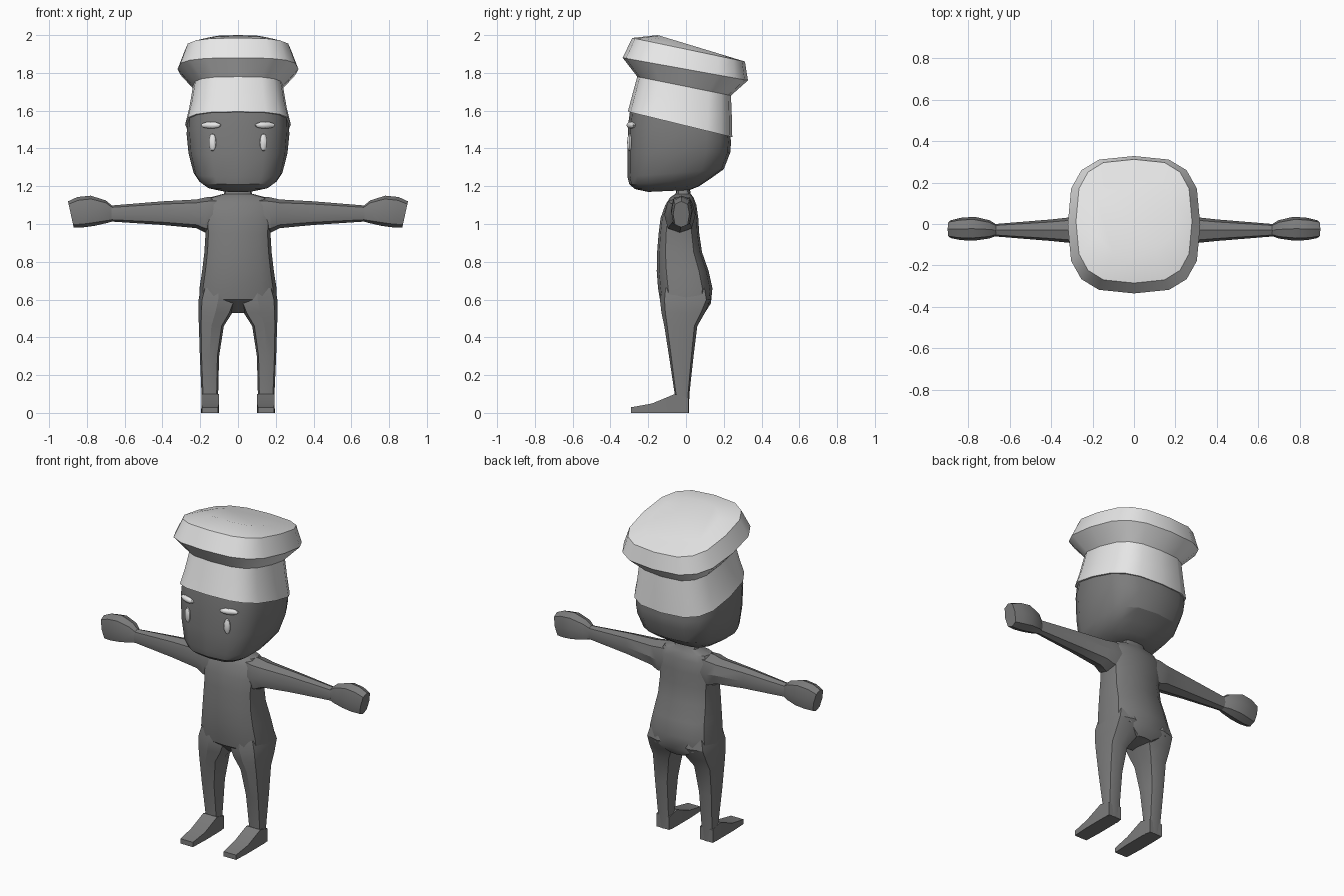
import bpy, bmesh, math
from mathutils import Vector


def material(name, value):
    m = bpy.data.materials.new(name)
    m.diffuse_color = (value, value, value, 1)
    return m


GREY = material("dark grey", 0.2)
WHITE = material("off white", 0.8)


def finish(name, bm, mat, mirror=False):
    bmesh.ops.recalc_face_normals(bm, faces=bm.faces[:])
    me = bpy.data.meshes.new(name)
    bm.to_mesh(me)
    bm.free()
    me.materials.append(mat)
    ob = bpy.data.objects.new(name, me)
    bpy.context.collection.objects.link(ob)
    bpy.ops.object.select_all(action='DESELECT')
    ob.select_set(True)
    bpy.context.view_layer.objects.active = ob
    bpy.ops.object.shade_smooth_by_angle(angle=math.radians(30))
    if mirror:
        ob.modifiers.new("mirror", 'MIRROR').use_mirror_merge = False
    return ob


def loft(name, axis, rings, mat, sides=8, power=3.0, phase=0.0, mirror=False):
    """Skin rounded-rectangle rings (pos0, pos1, a0, a1, b0, b1); pos runs from b0 to b1."""
    bm = bmesh.new()
    loops = []
    for p0, p1, a0, a1, b0, b1 in rings:
        loop = []
        for i in range(sides):
            t = phase + 2 * math.pi * i / sides
            c, s = math.cos(t), math.sin(t)
            u = math.copysign(abs(c) ** (2 / power), c) * 0.5 + 0.5
            v = math.copysign(abs(s) ** (2 / power), s) * 0.5 + 0.5
            a, b, p = a0 + (a1 - a0) * u, b0 + (b1 - b0) * v, p0 + (p1 - p0) * v
            co = {'x': (p, a, b), 'y': (a, p, b), 'z': (a, b, p)}[axis]
            loop.append(bm.verts.new(co))
        loops.append(loop)
    for lo, hi in zip(loops, loops[1:]):
        for i in range(sides):
            j = (i + 1) % sides
            bm.faces.new((lo[i], lo[j], hi[j], hi[i]))
    bm.faces.new(loops[0])
    bm.faces.new(loops[-1])
    return finish(name, bm, mat, mirror)


def upright(rows):
    """Rows of (front z, back z, half width, front y, back y) as ring tuples."""
    return [(zf, zb, -w, w, y0, y1) for zf, zb, w, y0, y1 in rows]


# Head, with a jaw that slopes back to the neck
loft("head", 'z', upright([
    (1.17, 1.18, 0.08, -0.20, 0.02),
    (1.185, 1.20, 0.16, -0.27, 0.07),
    (1.21, 1.24, 0.205, -0.30, 0.13),
    (1.25, 1.29, 0.235, -0.31, 0.20),
    (1.37, 1.38, 0.262, -0.31, 0.235),
    (1.52, 1.43, 0.272, -0.307, 0.238),
    (1.61, 1.48, 0.268, -0.295, 0.235)]), GREY, sides=16)

# Tall hat with a tilted, flared crown
loft("hat", 'z', upright([
    (1.595, 1.46, 0.28, -0.308, 0.245),
    (1.67, 1.56, 0.258, -0.288, 0.243),
    (1.78, 1.68, 0.238, -0.258, 0.238),
    (1.88, 1.76, 0.32, -0.335, 0.328),
    (1.985, 1.86, 0.28, -0.285, 0.312),
    (2.0, 1.888, 0.19, -0.15, 0.22)]), WHITE, sides=16)

# Torso from hips to neck
loft("torso", 'z', upright([
    (0.53, 0.53, 0.07, -0.06, 0.10),
    (0.60, 0.58, 0.206, -0.138, 0.132),
    (0.66, 0.66, 0.204, -0.148, 0.14),
    (0.75, 0.75, 0.19, -0.155, 0.12),
    (0.85, 0.85, 0.178, -0.153, 0.085),
    (0.95, 0.95, 0.172, -0.145, 0.07),
    (1.03, 1.03, 0.178, -0.135, 0.065),
    (1.10, 1.10, 0.18, -0.11, 0.055),
    (1.14, 1.14, 0.15, -0.085, 0.04),
    (1.16, 1.16, 0.075, -0.055, 0.025),
    (1.19, 1.19, 0.065, -0.05, 0.02)]), GREY, sides=12)

# Legs
loft("legs", 'z', [
    (0.66, 0.66, 0.015, 0.19, -0.13, 0.12),
    (0.60, 0.60, 0.0, 0.209, -0.138, 0.132),
    (0.53, 0.53, 0.03, 0.21, -0.13, 0.10),
    (0.46, 0.46, 0.075, 0.207, -0.115, 0.06),
    (0.30, 0.30, 0.10, 0.202, -0.09, 0.04),
    (0.10, 0.10, 0.105, 0.193, -0.06, 0.018),
    (0.0, 0.0, 0.10, 0.195, -0.06, 0.015)], GREY, power=3.5, mirror=True)

# Flat wedge feet
loft("feet", 'y', [
    (0.013, 0.013, 0.105, 0.193, 0.0, 0.08),
    (-0.06, -0.06, 0.10, 0.195, 0.0, 0.10),
    (-0.18, -0.18, 0.10, 0.195, 0.0, 0.05),
    (-0.29, -0.29, 0.105, 0.19, 0.0, 0.03)],
    GREY, sides=4, power=60, phase=math.pi / 4, mirror=True)

# Arms held out sideways
loft("arms", 'x', [
    (0.10, 0.10, -0.10, 0.045, 0.96, 1.145),
    (0.175, 0.165, -0.115, 0.05, 0.955, 1.142),
    (0.22, 0.22, -0.10, 0.042, 0.978, 1.13),
    (0.40, 0.40, -0.082, 0.022, 0.995, 1.12),
    (0.67, 0.67, -0.06, 0.0, 1.013, 1.098)], GREY, power=2.6, mirror=True)

# Mitten hands with a slanted end
loft("hands", 'x', [
    (0.66, 0.66, -0.055, -0.005, 1.015, 1.092),
    (0.695, 0.70, -0.07, 0.018, 1.005, 1.125),
    (0.76, 0.78, -0.08, 0.035, 0.99, 1.15),
    (0.82, 0.85, -0.078, 0.03, 0.982, 1.143),
    (0.87, 0.90, -0.068, 0.018, 0.982, 1.12)], GREY, power=2.8, mirror=True)


# Raised oval eyes and brows, following the curve of the face
def oval(name, centre, radii, turn):
    bm = bmesh.new()
    bmesh.ops.create_uvsphere(bm, u_segments=10, v_segments=6, radius=1)
    c, s = math.cos(turn), math.sin(turn)
    for v in bm.verts:
        x, y, z = (v.co[i] * radii[i] for i in range(3))
        v.co = Vector(centre) + Vector((x * c - y * s, x * s + y * c, z))
    finish(name, bm, WHITE, mirror=True)


oval("eyes", (0.135, -0.298, 1.432), (0.02, 0.014, 0.047), 0.2)
oval("brows", (0.143, -0.291, 1.523), (0.058, 0.017, 0.018), 0.33)
